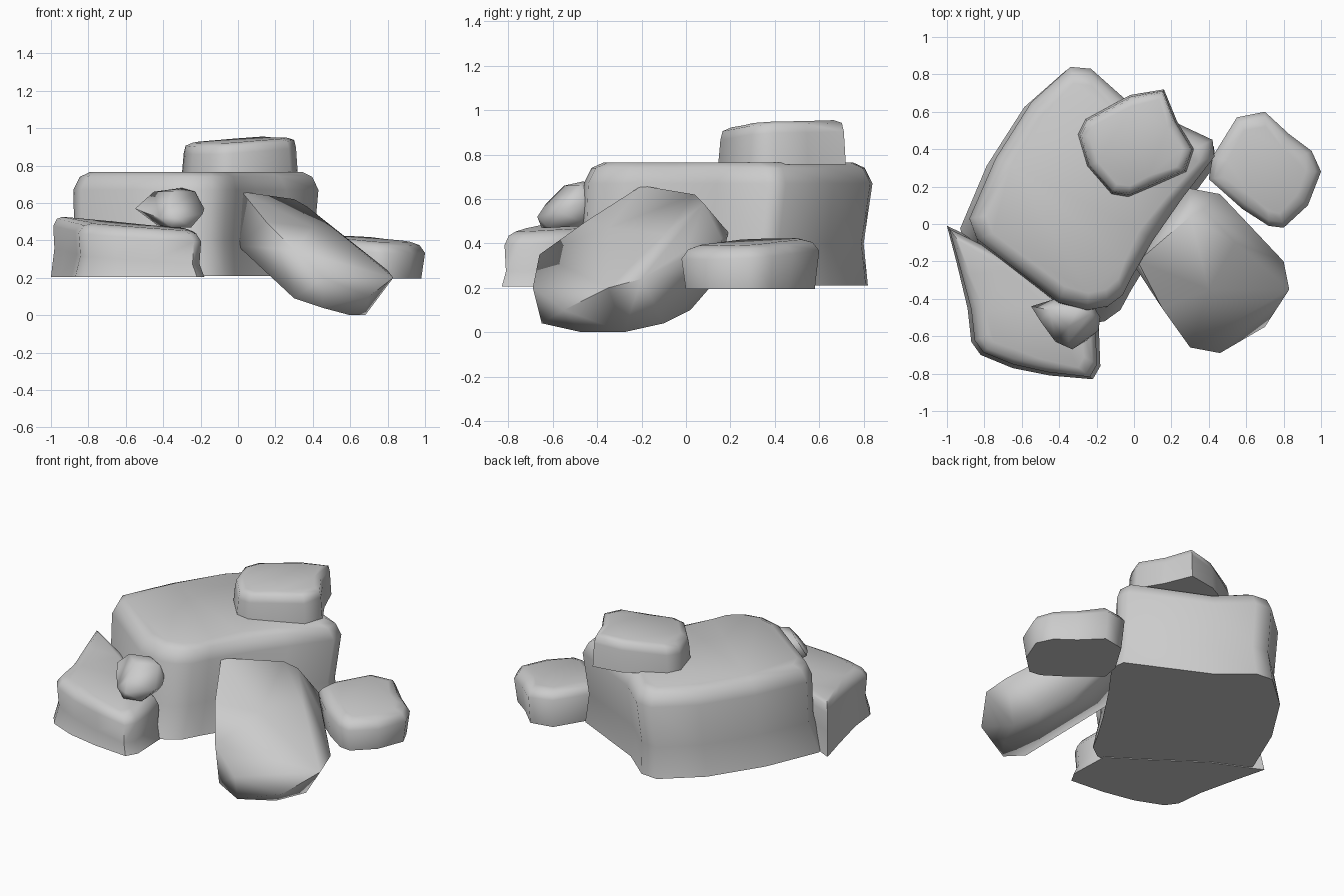
import bpy, bmesh, math
from mathutils import Vector


def finish(bm, name, angle=60):
    bmesh.ops.recalc_face_normals(bm, faces=bm.faces)
    me = bpy.data.meshes.new(name)
    bm.to_mesh(me)
    bm.free()
    ob = bpy.data.objects.new(name, me)
    bpy.context.collection.objects.link(ob)
    bpy.ops.object.select_all(action='DESELECT')
    ob.select_set(True)
    bpy.context.view_layer.objects.active = ob
    bpy.ops.object.shade_smooth_by_angle(angle=math.radians(angle))
    return ob


def lofted_rock(name, outline, rings, tilt=(0, 0), base_shift=(0, 0)):
    """Outline stacked as (inset, z) rings, closed; tilt slopes the upper rings."""
    cx = sum(p[0] for p in outline) / len(outline)
    cy = sum(p[1] for p in outline) / len(outline)
    bm = bmesh.new()
    prev = None
    for i, (inset, z) in enumerate(rings):
        row = []
        s = max(0, 1 - i / 2)
        for x, y in outline:
            d = Vector((x - cx, y - cy))
            d *= 1 - inset / d.length
            t = (d.x * tilt[0] + d.y * tilt[1]) * (i > 0)
            row.append(bm.verts.new((cx + d.x + s * base_shift[0],
                                     cy + d.y + s * base_shift[1], z + t)))
        if prev:
            n = len(row)
            for k in range(n):
                bm.faces.new((prev[k], prev[(k + 1) % n], row[(k + 1) % n], row[k]))
        else:
            bm.faces.new(row[::-1])
        prev = row
    bm.faces.new(prev)
    return finish(bm, name)


def hull_rock(name, points):
    """Convex boulder."""
    bm = bmesh.new()
    for p in points:
        bm.verts.new(p)
    bmesh.ops.convex_hull(bm, input=bm.verts)
    loose = [v for v in bm.verts if not v.link_faces]
    bmesh.ops.delete(bm, geom=loose, context='VERTS')
    return finish(bm, name, 75)


# large central boulder
lofted_rock("main_boulder",
            [(-0.88, 0.03), (-0.74, 0.35), (-0.55, 0.65), (-0.34, 0.84), (-0.23, 0.83),
             (-0.05, 0.67), (0.42, 0.45), (0.43, 0.36), (0.26, 0.14), (0.1, -0.09),
             (-0.01, -0.28), (-0.06, -0.38), (-0.14, -0.44), (-0.25, -0.46), (-0.4, -0.42),
             (-0.84, -0.08)],
            [(-0.03, 0.21), (0.015, 0.40), (0.0, 0.67), (0.035, 0.74), (0.09, 0.765)],
            base_shift=(-0.02, -0.05))

# flat stone resting on top
lofted_rock("top_stone",
            [(-0.3, 0.48), (-0.26, 0.56), (-0.02, 0.69), (0.16, 0.72), (0.23, 0.55),
             (0.32, 0.4), (0.28, 0.28), (0.1, 0.2), (-0.03, 0.145), (-0.12, 0.16), (-0.25, 0.31)],
            [(0.0, 0.755), (0.01, 0.88), (0.02, 0.92), (0.06, 0.935)], (0.06, 0.05))

# low stone on the right
lofted_rock("right_stone",
            [(0.4, 0.24), (0.42, 0.36), (0.55, 0.57), (0.7, 0.6), (0.83, 0.48), (0.95, 0.39),
             (1.0, 0.28), (0.93, 0.1), (0.8, -0.02), (0.72, -0.01), (0.58, 0.08)],
            [(0.02, 0.195), (0.0, 0.35), (0.03, 0.39), (0.08, 0.405)], (-0.06, 0.05))

# slab at the front left
lofted_rock("left_slab",
            [(-1.0, -0.01), (-0.95, -0.2), (-0.89, -0.45), (-0.87, -0.63), (-0.82, -0.7),
             (-0.65, -0.77), (-0.45, -0.81), (-0.22, -0.83), (-0.18, -0.76), (-0.19, -0.5),
             (-0.4, -0.36), (-0.7, -0.15)],
            [(0.0, 0.205), (0.03, 0.31), (0.02, 0.43), (0.05, 0.47), (0.1, 0.485)], (-0.06, 0.05))

# slab leaning on the front right of the boulder
hull_rock("leaning_slab",
          [(0, -0.22, 0.37), (0.2, -0.45, 0.2), (0.3, -0.62, 0.09), (0.45, -0.65, 0.04),
           (0.6, -0.47, 0), (0.68, -0.28, 0), (0.62, -0.1, 0.04), (0.5, 0.02, 0.1),
           (0.42, 0.15, 0.25), (0.2, 0.14, 0.4), (0.02, -0.2, 0.66), (0.3, 0.04, 0.62),
           (0.37, 0.08, 0.58), (0.46, 0.16, 0.42), (0.3, 0.19, 0.45), (0.6, 0.0, 0.37),
           (0.8, -0.2, 0.24), (0.83, -0.35, 0.2), (0.7, -0.55, 0.1), (0.46, -0.69, 0.2),
           (0.3, -0.66, 0.35), (0.15, -0.45, 0.5), (0.4, -0.35, 0.47), (0.54, -0.1, 0.44)])

# small stone perched on the left slab
hull_rock("small_stone",
          [(-0.55, -0.44, 0.57), (-0.5, -0.52, 0.55), (-0.45, -0.46, 0.66), (-0.3, -0.46, 0.68),
           (-0.23, -0.48, 0.66), (-0.18, -0.5, 0.57), (-0.19, -0.57, 0.54), (-0.25, -0.62, 0.47),
           (-0.33, -0.67, 0.52), (-0.42, -0.63, 0.52), (-0.43, -0.5, 0.48), (-0.35, -0.63, 0.58),
           (-0.36, -0.65, 0.47), (-0.35, -0.55, 0.66), (-0.25, -0.43, 0.48), (-0.42, -0.4, 0.58),
           (-0.24, -0.4, 0.6)])
